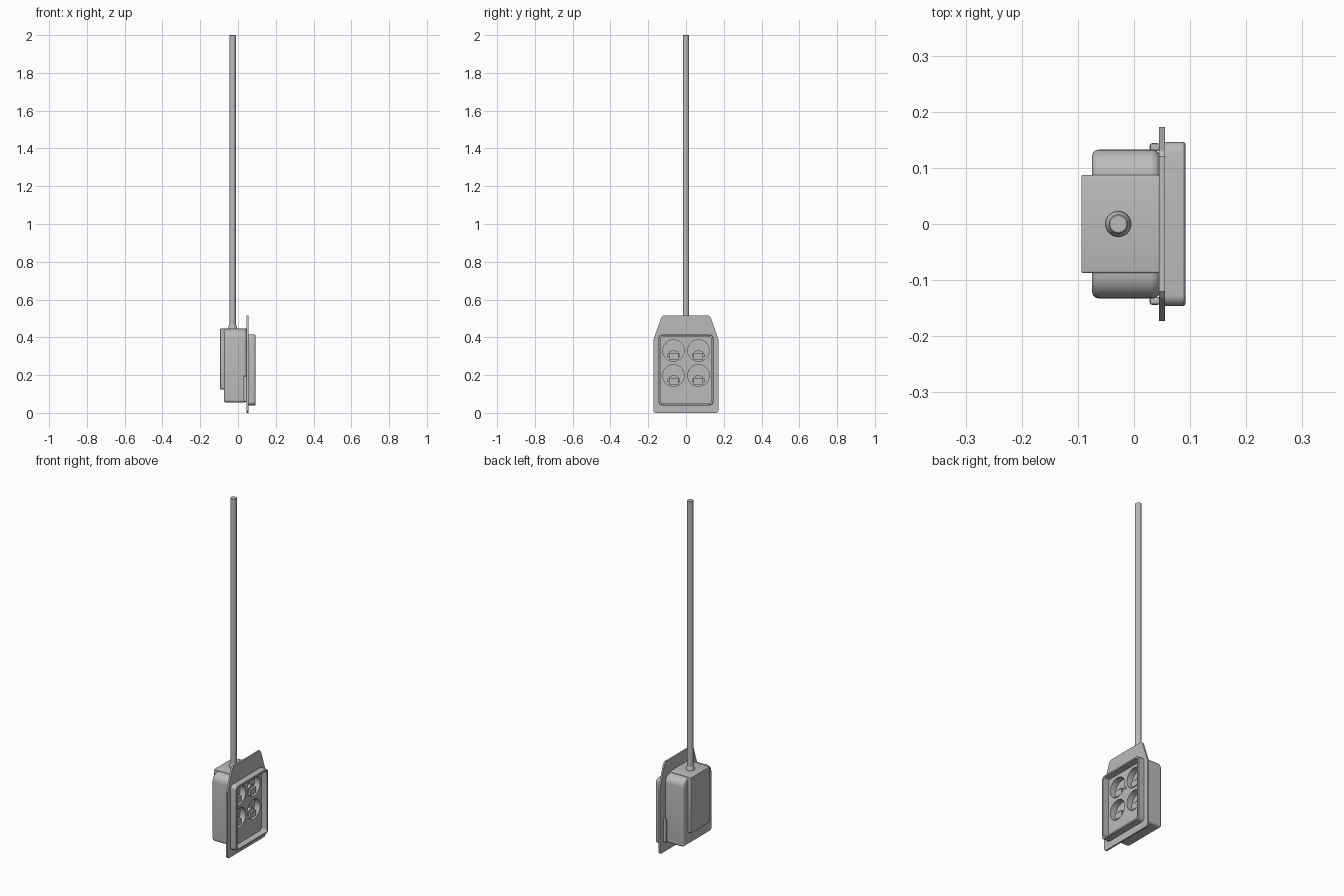
import bpy, bmesh
from math import sin, cos, pi

cube = bpy.data.objects.get("Cube")
if cube:
    bpy.data.objects.remove(cube, do_unlink=True)

GREY = (0.5, 0.5, 0.5, 1)
mat = bpy.data.materials.new("plain grey")
mat.use_nodes = True
mat.diffuse_color = GREY
mat.node_tree.nodes["Principled BSDF"].inputs["Base Color"].default_value = GREY


def finish(name, bm):
    bmesh.ops.recalc_face_normals(bm, faces=bm.faces)
    mesh = bpy.data.meshes.new(name)
    bm.to_mesh(mesh)
    bm.free()
    mesh.materials.append(mat)
    ob = bpy.data.objects.new(name, mesh)
    bpy.context.collection.objects.link(ob)
    return ob


def smooth(ob):
    bpy.ops.object.select_all(action='DESELECT')
    ob.select_set(True)
    bpy.context.view_layer.objects.active = ob
    bpy.ops.object.shade_smooth_by_angle(angle=0.6)


def bevel(ob, width, segments=3):
    mod = ob.modifiers.new("bevel", 'BEVEL')
    mod.width, mod.segments = width, segments
    mod.limit_method = 'ANGLE'
    mod.angle_limit = 0.7


def rounded(y, z0, z1, r_low, r_top, steps=6):
    """Outline in the yz plane with rounded lower and upper corners."""
    corners = [(y, z0, r_low, -pi / 2), (y, z1, r_top, 0),
               (-y, z1, r_top, pi / 2), (-y, z0, r_low, pi)]
    pts = []
    for cy, cz, r, start in corners:
        oy = cy - r if cy > 0 else cy + r
        oz = cz - r if cz == z1 else cz + r
        for i in range(steps + 1):
            a = start + pi / 2 * i / steps
            pts.append((oy + r * cos(a), oz + r * sin(a)))
    return pts


def prism(name, pts, x0, x1):
    """Extrude a yz outline along x."""
    bm = bmesh.new()
    face = bm.faces.new([bm.verts.new((x0, y, z)) for y, z in pts])
    ext = bmesh.ops.extrude_face_region(bm, geom=[face])
    verts = [g for g in ext["geom"] if isinstance(g, bmesh.types.BMVert)]
    bmesh.ops.translate(bm, verts=verts, vec=(x1 - x0, 0, 0))
    return finish(name, bm)


def box(name, x0, x1, y0, y1, z0, z1):
    return prism(name, [(y0, z0), (y1, z0), (y1, z1), (y0, z1)], x0, x1)


def lathe(name, x, y, profile, sides=24):
    """Turn a radius and height profile about a vertical axis."""
    bm = bmesh.new()
    rings = [[bm.verts.new((x + r * cos(2 * pi * i / sides),
                            y + r * sin(2 * pi * i / sides), z))
              for i in range(sides)] for r, z in profile]
    for a, b in zip(rings, rings[1:]):
        for i in range(sides):
            j = (i + 1) % sides
            bm.faces.new((a[i], a[j], b[j], b[i]))
    bm.faces.new(rings[0])
    bm.faces.new(rings[-1])
    ob = finish(name, bm)
    smooth(ob)
    return ob


def cut(ob, cutter):
    mod = ob.modifiers.new("socket", 'BOOLEAN')
    mod.operation = 'DIFFERENCE'
    mod.solver = 'EXACT'
    mod.object = cutter


# Housing with sloping shoulders and a raised spine
housing = prism("housing", rounded(0.133, 0.055, 0.443, 0.014, 0.045), -0.075, 0.046)
bevel(housing, 0.013)
spine = prism("raised_spine", rounded(0.087, 0.125, 0.446, 0.006, 0.003, 3), -0.094, 0.046)
bevel(spine, 0.01)

# Mounting plate with tapered top
plate = prism("mounting_plate",
              [(-0.163, 0), (0.163, 0), (0.173, 0.01), (0.173, 0.385), (0.131, 0.505),
               (0.12, 0.515), (-0.12, 0.515), (-0.131, 0.505), (-0.173, 0.385), (-0.173, 0.01)],
              0.045, 0.055)

# Raised rim around the socket panel
bm = bmesh.new()
loops = []
outer = rounded(0.146, 0.04, 0.414, 0.02, 0.02)
inner = rounded(0.135, 0.051, 0.403, 0.014, 0.014)
for pts, x in ((outer, 0.054), (outer, 0.089), (rounded(0.143, 0.043, 0.411, 0.018, 0.018), 0.092),
               (inner, 0.092), (inner, 0.054)):
    loops.append([bm.verts.new((x, y, z)) for y, z in pts])
for a, b in zip(loops, loops[1:] + loops[:1]):
    for i in range(len(a)):
        j = (i + 1) % len(a)
        bm.faces.new((a[i], a[j], b[j], b[i]))
smooth(finish("panel_rim", bm))

# Four round recessed sockets, each with an arched hood and a block
for row, z in (("upper", 0.33), ("lower", 0.198)):
    for side, y in (("left", -0.066), ("right", 0.066)):
        tag = f"{row}_{side}"
        ring = [(y + 0.057 * cos(pi * i / 16), z + 0.057 * sin(pi * i / 16)) for i in range(32)]
        cutter = prism(f"socket_cutter_{tag}", ring, 0.02, 0.08)
        cutter.hide_render = True
        cutter.hide_set(True)
        for ob in (housing, spine, plate):
            cut(ob, cutter)
        hood = [(y + 0.035 * cos(pi * i / 12), z - 0.034 + 0.035 * sin(pi * i / 12))
                for i in range(13)]
        smooth(prism(f"socket_hood_{tag}", hood, 0.019, 0.038))
        box(f"socket_block_{tag}", 0.019, 0.05, y - 0.025, y + 0.025, z - 0.048, z - 0.014)

# Small marker between the sockets
prism("panel_marker", [(-0.007, 0.292), (0.007, 0.292), (0, 0.308)], 0.054, 0.058)

# Side clips
for side, s in (("left", 1), ("right", -1)):
    clip = box(f"side_clip_{side}", 0.028, 0.046, min(s * 0.13, s * 0.144),
               max(s * 0.13, s * 0.144), 0.06, 0.195)
    bevel(clip, 0.004, 2)

# Pole and its collar
lathe("collar", -0.028, 0, [(0.023, 0.44), (0.023, 0.455), (0.017, 0.467)])
lathe("pole", -0.028, 0, [(0.017, 0.44), (0.017, 1.998), (0.015, 2)])

for ob in (housing, spine):
    smooth(ob)
